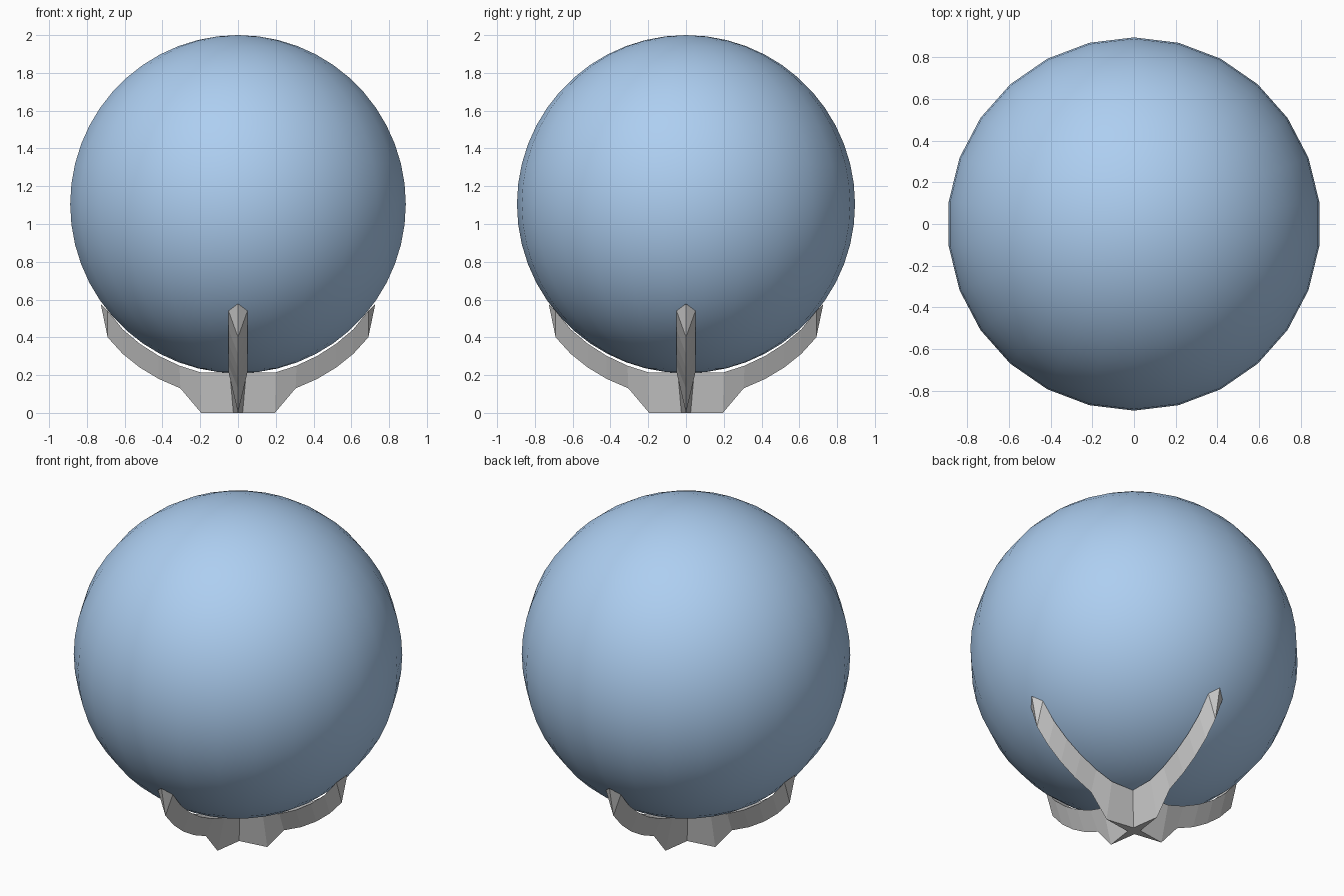
import bpy, bmesh
from math import pi
from mathutils import Matrix

if "Cube" in bpy.data.objects:
    bpy.data.objects.remove(bpy.data.objects["Cube"])

# Globe
bpy.ops.mesh.primitive_uv_sphere_add(segments=26, ring_count=26, radius=0.895, location=(0, 0, 1.105))
globe = bpy.context.object
globe.name = "globe"
bpy.ops.object.shade_smooth_by_angle(angle=pi / 4)
blue = bpy.data.materials.new("light_blue")
blue.diffuse_color = (0.42, 0.62, 0.88, 1)
blue.use_nodes = True
blue.node_tree.nodes["Principled BSDF"].inputs["Base Color"].default_value = blue.diffuse_color
globe.data.materials.append(blue)

# Arm stations: (inner x, inner z), (outer ridge x, outer ridge z)
STATIONS = [
    ((0.20, 0.215), (0.195, 0.0)),
    ((0.31, 0.25), (0.305, 0.13)),
    ((0.42, 0.302), (0.42, 0.18)),
    ((0.52, 0.366), (0.52, 0.24)),
    ((0.61, 0.442), (0.61, 0.312)),
    ((0.69, 0.54), (0.69, 0.40)),
]
HALF = 0.05


def add_arm(bm, angle):
    """One wedge-shaped arm: wide against the globe, sharp ridge outside."""
    rot = Matrix.Rotation(angle, 4, 'Z')

    def v(x, y, z):
        return bm.verts.new(rot @ Matrix.Translation((x, y, z)).translation)

    rows = [(v(0, -HALF, 0.215), v(0, HALF, 0.215), v(0, -0.028, 0), v(0, 0.028, 0))]
    for (xi, zi), (xo, zo) in STATIONS:
        ridge = v(xo, 0, zo)
        rows.append((v(xi, -HALF, zi), v(xi, HALF, zi), ridge, ridge))
    for a, b in zip(rows, rows[1:]):
        bm.faces.new((a[0], b[0], b[1], a[1]))
        bm.faces.new((a[0], a[2], b[2], b[0]))
        bm.faces.new((a[1], b[1], b[3], a[3]))
    # Underside of the foot
    bm.faces.new((rows[0][2], rows[0][3], rows[1][2]))
    # Pointed tip
    left, right, ridge, _ = rows[-1]
    apex = v(0.727, 0, 0.578)
    bm.faces.new((left, apex, right))
    bm.faces.new((left, ridge, apex))
    bm.faces.new((right, apex, ridge))


# Stand: four arms crossing under the globe
bm = bmesh.new()
for i in range(4):
    add_arm(bm, i * pi / 2)
bmesh.ops.remove_doubles(bm, verts=bm.verts, dist=0.0001)
bmesh.ops.recalc_face_normals(bm, faces=bm.faces)
mesh = bpy.data.meshes.new("stand")
bm.to_mesh(mesh)
bm.free()
stand = bpy.data.objects.new("stand", mesh)
bpy.context.collection.objects.link(stand)
